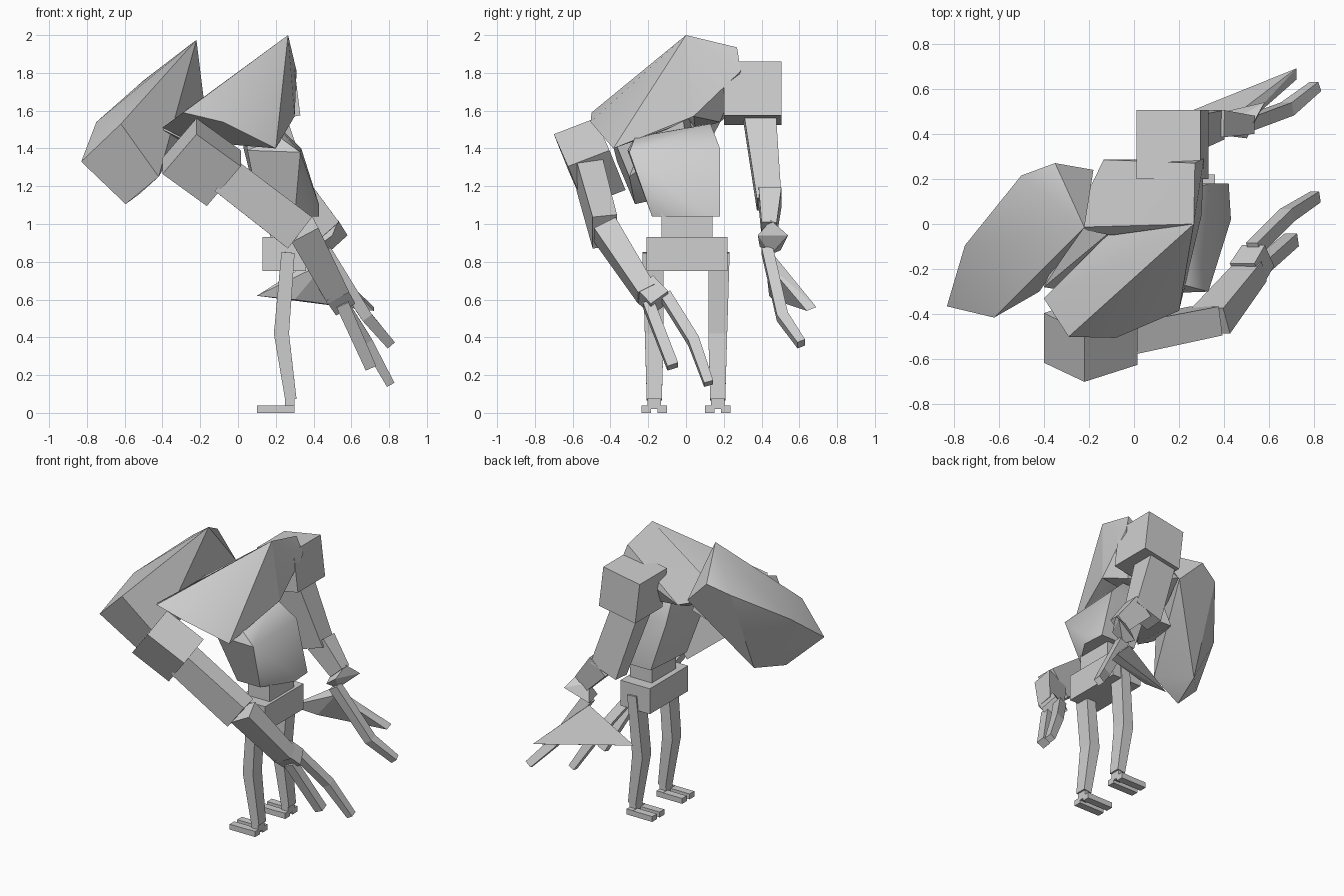
import bpy
import bmesh
import math
from mathutils import Vector

default_cube = bpy.data.objects.get("Cube")
if default_cube:
    bpy.data.objects.remove(default_cube, do_unlink=True)

# One plain clay colour for the whole figure
clay = bpy.data.materials.new("pale_grey_clay")
clay.use_nodes = True
clay_colour = (0.62, 0.62, 0.62, 1)
clay.diffuse_color = clay_colour
clay.node_tree.nodes["Principled BSDF"].inputs["Base Color"].default_value = clay_colour


def finish(name, bm, smooth_angle=None):
    """Turn a bmesh into a named, coloured object."""
    bmesh.ops.recalc_face_normals(bm, faces=bm.faces[:])
    mesh = bpy.data.meshes.new(name)
    bm.to_mesh(mesh)
    bm.free()
    mesh.materials.append(clay)
    part = bpy.data.objects.new(name, mesh)
    bpy.context.collection.objects.link(part)
    if smooth_angle:
        bpy.ops.object.select_all(action="DESELECT")
        part.select_set(True)
        bpy.context.view_layer.objects.active = part
        bpy.ops.object.shade_smooth_by_angle(angle=math.radians(smooth_angle))
    return part


def faceted_solid(name, corners, smooth_angle=None):
    """Faceted block wrapped tightly around its corner points."""
    bm = bmesh.new()
    for corner in corners:
        bm.verts.new(corner)
    result = bmesh.ops.convex_hull(bm, input=bm.verts[:])
    unused = {v for v in result["geom_interior"] + result["geom_unused"]
              if isinstance(v, bmesh.types.BMVert)}
    bmesh.ops.delete(bm, geom=list(unused), context="VERTS")
    bmesh.ops.dissolve_limit(bm, angle_limit=math.radians(2),
                             verts=bm.verts[:], edges=bm.edges[:])
    return finish(name, bm, smooth_angle)


def box(name, low, high):
    """Axis-aligned block between two opposite corners."""
    return faceted_solid(name, [(x, y, z) for x in (low[0], high[0])
                                for y in (low[1], high[1])
                                for z in (low[2], high[2])])


def slanted_block(name, corner, edges):
    """Block spanned by three edge vectors from one corner."""
    corner = Vector(corner)
    a, b, c = (Vector(edge) for edge in edges)
    return faceted_solid(name, [corner + a * i + b * j + c * k
                                for i in (0, 1) for j in (0, 1) for k in (0, 1)])


def limb(name, path, sizes):
    """Square tube along a path; sizes are (depth, sideways width) per point."""
    points = [Vector(p) for p in path]
    bm = bmesh.new()
    rings = []
    for i, point in enumerate(points):
        along = points[min(i + 1, len(points) - 1)] - points[max(i - 1, 0)]
        depth = along.cross(Vector((0, 1, 0))).normalized()
        side = depth.cross(along).normalized()
        half_d, half_s = sizes[i][0] / 2, sizes[i][1] / 2
        rings.append([bm.verts.new(point + depth * half_d * m + side * half_s * n)
                      for m, n in ((-1, -1), (1, -1), (1, 1), (-1, 1))])
    bm.faces.new(rings[0])
    bm.faces.new(rings[-1])
    for lower, upper in zip(rings, rings[1:]):
        for k in range(4):
            n = (k + 1) % 4
            bm.faces.new((lower[k], lower[n], upper[n], upper[k]))
    return finish(name, bm)


# Legs and two-toed feet, repeated on both sides
for label, side in (("right", -1), ("left", 1)):
    y = 0.168 * side
    limb(label + "_leg",
         [(0.28, y, 0.07), (0.23, y, 0.42), (0.265, y + 0.008 * side, 0.85)],
         [(0.06, 0.08), (0.08, 0.1), (0.07, 0.11)])
    box(label + "_ankle", (0.25, y - 0.035, 0.02), (0.3, y + 0.035, 0.08))
    box(label + "_heel", (0.25, y - 0.068, 0.02), (0.3, y + 0.068, 0.04))
    for toe, shift in (("inner", -1), ("outer", 1)):
        middle = y + shift * side * 0.042
        box(label + "_" + toe + "_toe", (0.1, middle - 0.026, 0),
            (0.3, middle + 0.026, 0.038))

# Hips and waist
box("pelvis", (0.13, -0.21, 0.75), (0.36, 0.22, 0.93))
box("waist", (0.17, -0.13, 0.9), (0.34, 0.14, 1.06))

# Barrel torso, leaning forward and turned slightly
faceted_solid("torso", [
    (0.3, -0.18, 1.04), (0.42, 0.18, 1.04), (0.12, -0.18, 1.04), (0.15, 0.18, 1.04),
    (0.43, 0.02, 1.04), (0.43, 0.02, 1.1), (0.33, -0.3, 1.38), (0.335, 0.18, 1.4),
    (0.05, -0.31, 1.39), (0.03, 0.18, 1.4), (0.22, -0.27, 1.46), (0.2, 0.13, 1.53),
    (0.03, 0.12, 1.53),
], 40)

# Hunched mantle in two lobes meeting at the peak
faceted_solid("right_mantle", [
    (0.265, 0, 2), (-0.29, -0.5, 1.59), (-0.08, -0.505, 1.54), (-0.4, -0.33, 1.51),
    (0.2, -0.385, 1.4), (0.3, 0.04, 1.57), (-0.26, -0.28, 1.44), (-0.1, -0.03, 1.65),
    (0.2, -0.1, 1.5),
], 35)
faceted_solid("left_mantle", [
    (0.265, 0, 2), (0.27, 0.27, 1.935), (0.31, 0.29, 1.81), (-0.135, 0.285, 1.62),
    (-0.28, -0.015, 1.6), (0.3, 0.04, 1.57), (0.2, 0.18, 1.54), (-0.05, 0.05, 1.5),
    (-0.1, -0.05, 1.68),
], 25)

# Neck wedge between mantle and head
faceted_solid("neck", [
    (-0.4, -0.28, 1.5), (-0.28, -0.3, 1.44), (-0.1, -0.03, 1.66), (-0.22, 0, 1.64),
    (-0.05, 0, 1.45), (-0.27, 0.05, 1.42),
])

# Long hooded head, blunt at the snout and rising to a crest
faceted_solid("head", [
    (-0.83, -0.365, 1.33), (-0.62, -0.415, 1.53), (-0.42, -0.3, 1.25),
    (-0.595, -0.27, 1.105), (-0.75, -0.095, 1.54), (-0.5, 0.215, 1.76),
    (-0.35, 0.27, 1.82), (-0.18, 0.24, 1.65), (-0.22, -0.015, 1.975),
    (-0.52, -0.02, 1.16),
], 22)

# Square shoulder pads
slanted_block("right_shoulder", (-0.22, -0.7, 1.475),
              ((0.235, 0.075, -0.17), (-0.18, 0.085, -0.21), (0, 0.22, 0.085)))
slanted_block("left_shoulder", (0.01, 0.2, 1.81),
              ((0.285, 0, 0.05), (0, 0.305, 0), (0.035, 0, -0.285)))

# Right arm
limb("right_upper_arm", [(-0.07, -0.51, 1.26), (0.32, -0.43, 0.96)],
     [(0.2, 0.14), (0.21, 0.13)])
limb("right_forearm", [(0.34, -0.43, 0.97), (0.52, -0.21, 0.63)],
     [(0.16, 0.13), (0.13, 0.1)])
limb("right_hand", [(0.5, -0.22, 0.66), (0.55, -0.14, 0.58)],
     [(0.13, 0.12), (0.12, 0.12)])
limb("right_long_finger", [(0.53, -0.11, 0.62), (0.68, 0.04, 0.38), (0.805, 0.12, 0.155)],
     [(0.06, 0.06), (0.06, 0.06), (0.045, 0.05)])
limb("right_short_finger", [(0.55, -0.2, 0.58), (0.7, -0.07, 0.245)],
     [(0.07, 0.06), (0.06, 0.06)])

# Left arm
limb("left_upper_arm", [(0.15, 0.39, 1.57), (0.3, 0.44, 1.11)],
     [(0.2, 0.17), (0.21, 0.13)])
limb("left_forearm", [(0.34, 0.445, 1.14), (0.49, 0.44, 0.97)],
     [(0.16, 0.12), (0.12, 0.08)])
faceted_solid("left_hand", [
    (0.53, 0.45, 1.02), (0.58, 0.54, 0.94), (0.5, 0.38, 0.94), (0.42, 0.39, 0.88),
    (0.41, 0.5, 0.86), (0.47, 0.45, 0.84), (0.44, 0.46, 0.98),
])
limb("left_long_finger", [(0.46, 0.43, 0.86), (0.68, 0.51, 0.51), (0.805, 0.61, 0.365)],
     [(0.07, 0.06), (0.06, 0.06), (0.05, 0.045)])

# Blade-like flap trailing from the left hand
faceted_solid("left_hand_flap", [
    (0.1, 0.44, 0.62), (0.72, 0.69, 0.56), (0.43, 0.47, 0.83),
    (0.47, 0.42, 0.8), (0.72, 0.64, 0.54), (0.3, 0.46, 0.6),
])
